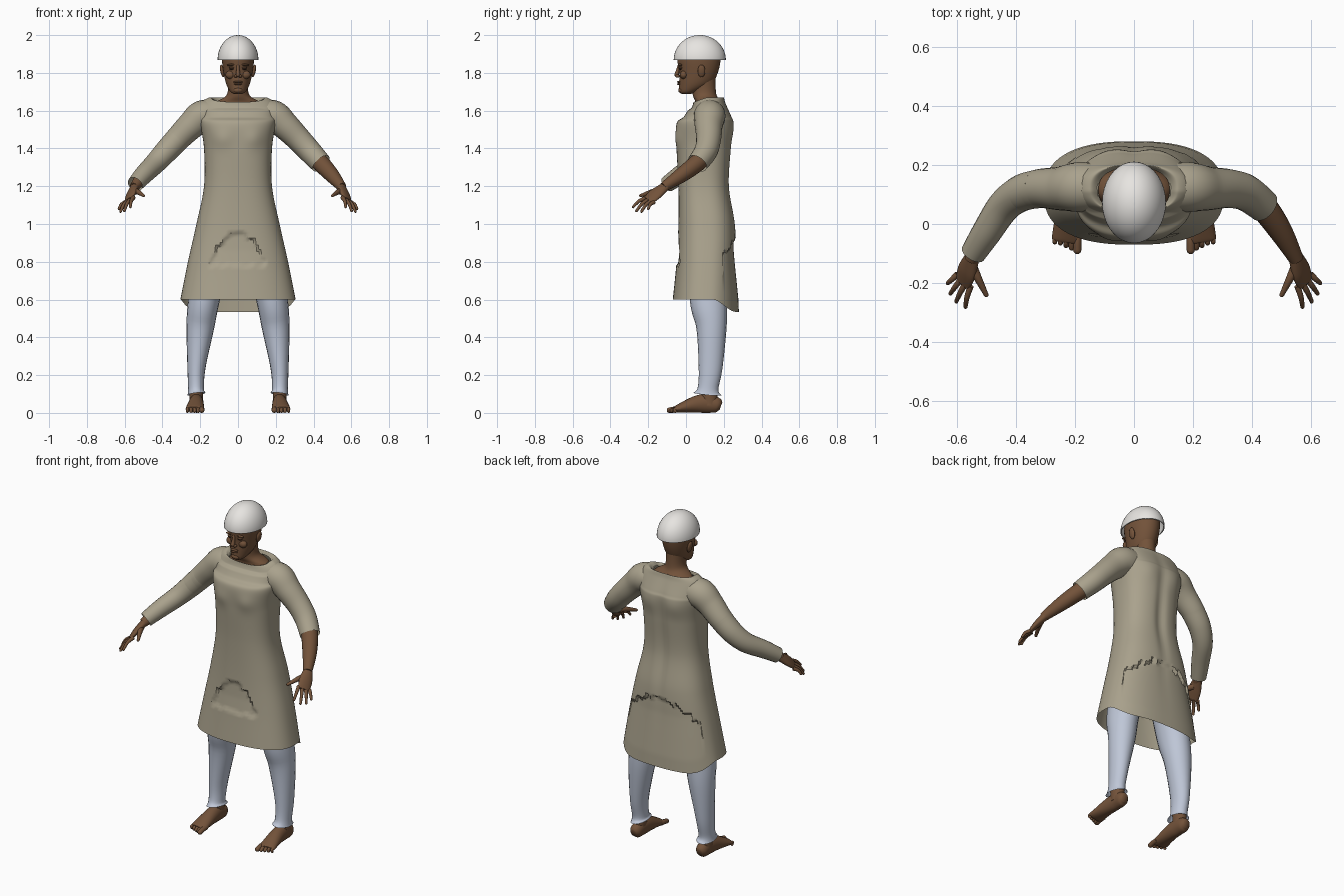
import bpy
import math
from mathutils import Vector

default_cube = bpy.data.objects.get("Cube")
if default_cube:
    bpy.data.objects.remove(default_cube)


def material(name, red, green, blue):
    mat = bpy.data.materials.new(name)
    mat.use_nodes = True
    mat.diffuse_color = (red, green, blue, 1)
    shader = mat.node_tree.nodes["Principled BSDF"]
    shader.inputs["Base Color"].default_value = mat.diffuse_color
    shader.inputs["Roughness"].default_value = .8
    return mat


SKIN = material("brown skin", .17, .085, .042)
CLOTH = material("khaki cloth", .4, .36, .265)
TROUSER = material("pale blue cloth", .52, .57, .68)
WHITE = material("off white", .84, .82, .79)
DARK = material("dark brown", .05, .025, .015)


def clamp(value):
    return min(max(value, 0), 1)


def blend(start, end, amount):
    return Vector(start).lerp(Vector(end), amount)


def spline(rows, count):
    """Smooth curve through any rows of numbers."""
    result, last = [], len(rows) - 1
    for step in range(count):
        place = step / (count - 1) * last
        i = min(int(place), last - 1)
        t = place - i
        before, after = rows[max(i - 1, 0)], rows[min(i + 2, last)]
        result.append([b + t / 2 * (c - a + t * (2 * a - 5 * b + 4 * c - d + t * (3 * b - a - 3 * c + d)))
                       for a, b, c, d in zip(before, rows[i], rows[i + 1], after)])
    return result


def bridge(name, rings, mat, start_cap=True, end_cap=True, sharp=60):
    """Join equal rings of points into one smooth surface."""
    size = len(rings[0])
    faces = [(row + i, row + (i + 1) % size, row + size + (i + 1) % size, row + size + i)
             for row in range(0, size * (len(rings) - 1), size) for i in range(size)]
    total = size * len(rings)
    if start_cap:
        faces.append(tuple(reversed(range(size))))
    if end_cap:
        faces.append(tuple(range(total - size, total)))
    mesh = bpy.data.meshes.new(name)
    mesh.from_pydata([point for ring in rings for point in ring], [], faces)
    mesh.materials.append(mat)
    part = bpy.data.objects.new(name, mesh)
    bpy.context.collection.objects.link(part)
    bpy.ops.object.select_all(action='DESELECT')
    part.select_set(True)
    bpy.context.view_layer.objects.active = part
    bpy.ops.object.mode_set(mode='EDIT')
    bpy.ops.mesh.select_all(action='SELECT')
    bpy.ops.mesh.normals_make_consistent(inside=False)
    bpy.ops.object.mode_set(mode='OBJECT')
    bpy.ops.object.shade_smooth_by_angle(angle=math.radians(sharp))
    return part


def angles(count):
    return [math.tau * i / count for i in range(count)]


def outline(half_width, front, back, count, power):
    """Level rounded outline, squarer as the power rises."""
    def squared(value):
        return math.copysign(abs(value) ** (2 / power), value)
    middle, depth = (front + back) / 2, (back - front) / 2
    return [(half_width * squared(math.cos(a)), middle + depth * squared(math.sin(a)))
            for a in angles(count)]


def stack(name, rows, mat, start_cap=True):
    """Upright loft; each row is height, half width, front, back."""
    rings = [[(x, y, height) for x, y in outline(half_width, front, back, 36, 2)]
             for height, half_width, front, back in spline(rows, 36)]
    return bridge(name, rings, mat, start_cap)


def limb(name, rows, mat, side=1, wide=(1, 0, 0), start_cap=True, end_cap=True, tip=False):
    """Tube along a path; each row is x, y, z, wide radius and, if flat, thin radius."""
    count, rings = 10 if tip else 30, []
    path = spline([(*row, row[-1])[:5] for row in rows], count)
    for k, (x, y, z, broad, thin) in enumerate(path):
        along = Vector(path[min(k + 1, count - 1)][:3]) - Vector(path[max(k - 1, 0)][:3])
        along.normalize()
        across = Vector(wide)
        across = (across - along * across.dot(along)).normalized()
        other = along.cross(across)
        rounding = (0, .4, .8, 1.2, 1.5) if tip and k == count - 1 else (0,)
        for turn in rounding:
            centre = Vector((x, y, z)) + along * thin * math.sin(turn)
            ring = [centre + (across * broad * math.cos(a) + other * thin * math.sin(a)) * math.cos(turn)
                    for a in angles(20)]
            rings.append([(side * p.x, p.y, p.z) for p in ring])
    return bridge(name, rings, mat, start_cap, end_cap)


def ball(name, location, size, mat=SKIN, tilt=0):
    bpy.ops.mesh.primitive_uv_sphere_add(segments=20, ring_count=12, radius=1,
                                         location=location, rotation=(0, tilt, 0))
    part = bpy.context.object
    part.name = name
    part.scale = size
    part.data.materials.append(mat)
    bpy.ops.object.shade_smooth()


def bump(x, height, centre_x, centre_height, width, tall):
    return math.exp(-((abs(x) - centre_x) / width) ** 2 - ((height - centre_height) / tall) ** 2)


def drape(x, y, height, half_width, middle):
    """Add chest, spine, ragged fold ledges, hem dip and neckline dip."""
    ragged = .008 * math.sin(95 * x) + .006 * math.sin(170 * x + 1)
    fade = clamp((height - .66) * 5)
    if y < middle:
        y -= .01 * bump(x, height, .085, 1.45, .05, .05)
        if .78 + ragged / 2 < height < .955 - 7.5 * x * x + ragged:
            y += .013 * fade
    else:
        y += .008 * bump(x, height, .09, 1.5, .06, .06)
        y -= .014 * bump(x, height, 0, 1.25, .03, .3)
        if height < .94 - 2 * x * x + ragged and abs(x) < .9 * half_width:
            y -= .014 * fade
    sag = clamp((y - .14) * 8)
    hem_dip = .065 * sag * sag * (3 - 2 * sag) * clamp(3 - height * 10 / 3)
    neck_dip = .025 * clamp((.11 - y) * 14) * clamp((height - 1.6) * 25)
    return x, y, height - hem_dip - neck_dip


# Tunic: long flared body, rows as in stack
TUNIC = [(.6, .305, -.07, .28), (.8, .265, -.05, .27), (1, .22, -.04, .26), (1.2, .18, -.04, .23),
         (1.4, .18, -.05, .24), (1.53, .2, -.05, .25), (1.57, .2, -.01, .24),
         (1.64, .19, .03, .21), (1.67, .15, .04, .2), (1.65, .12, .04, .19)]
tunic_rings = []
for height, half_width, front, back in spline(TUNIC, 150):
    tunic_rings.append([drape(x, y, height, half_width, (front + back) / 2)
                        for x, y in outline(half_width, front, back, 120, 2.5)])
bridge("tunic", tunic_rings, CLOTH, start_cap=False, end_cap=False, sharp=40)

# Sleeves: the left one stops at the elbow, the right one reaches the wrist
SHOULDER = [(.12, .125, 1.575, .08), (.19, .125, 1.57, .084), (.25, .12, 1.52, .074)]
UPPER_ARM = [(.32, .12, 1.45, .066), (.38, .105, 1.385, .062)]
ELBOW = [(.44, .06, 1.32, .056)]
LOWER_ARM = [(.5, -.03, 1.26, .05), (.545, -.1, 1.21, .043)]
DEPTH = (0, 1, 0)
limb("left_sleeve", SHOULDER + UPPER_ARM + ELBOW, CLOTH, wide=DEPTH, end_cap=False)
limb("right_upper_sleeve", SHOULDER + UPPER_ARM, CLOTH, side=-1, wide=DEPTH)
limb("right_long_sleeve", UPPER_ARM + ELBOW + LOWER_ARM, CLOTH, side=-1, wide=DEPTH, end_cap=False)

# Arms, hands, legs, feet and paired features of the face
for side, label in ((1, "left_"), (-1, "right_")):
    limb(label + "forearm", [(.4, .1, 1.36, .045), (.445, .05, 1.315, .046), (.5, -.03, 1.255, .039),
                             (.55, -.12, 1.195, .025)], SKIN, side, DEPTH)
    limb(label + "palm", [(.545, -.106, 1.2, .025, .022), (.565, -.16, 1.16, .039, .018),
                          (.58, -.2, 1.125, .034, .01)], SKIN, side, wide=(-.55, -.65, .35))
    limb(label + "thumb", [(.55, -.14, 1.175, .018), (.53, -.18, 1.17, .014),
                           (.5, -.24, 1.15, .008)], SKIN, side, tip=True)
    for i, finger in enumerate(("index", "middle", "ring", "little")):
        arch = math.sin(math.pi * i / 3)
        root = blend((.553, -.21, 1.14), (.597, -.17, 1.115), i / 3)
        end = blend((.57, -.28, 1.09), (.63, -.2, 1.08), i / 3) + arch * Vector((.013, -.01, -.02))
        knuckle = blend(root, end, .5) + Vector((.004, -.004, .006))
        limb(label + finger + "_finger", [(*root, .011), (*knuckle, .009), (*end, .007)],
             SKIN, side, tip=True)

    # Trouser leg with a flared cuff
    limb(label + "trouser_leg", [(.22, .114, .1, .048, .075), (.222, .117, .13, .042, .055),
                                 (.22, .13, .24, .048, .063), (.2, .135, .45, .073, .08),
                                 (.18, .12, .6, .083, .1), (.125, .12, .88, .095, .11)],
         TROUSER, side, start_cap=False)

    # Bare foot
    limb(label + "ankle", [(.222, .125, .04, .036, .042), (.222, .12, .18, .036, .045)], SKIN, side)
    limb(label + "foot", [(.22, .185, .036, .02, .022), (.22, .165, .042, .034, .04),
                          (.22, .11, .05, .037, .05), (.222, .05, .045, .041, .044),
                          (.228, -.04, .023, .049, .022), (.23, -.06, .018, .046, .014)], SKIN, side)
    for i, toe in enumerate(("big", "second", "third", "fourth", "little")):
        x, radius = .192 + .019 * i, .014 if toe == "big" else .0105 - .0006 * i
        limb(label + toe + "_toe", [(x, -.03, .022, radius), (x, -.06, .02, radius),
                                    (x, .008 * i - .088, radius, radius)], SKIN, side, tip=True)

    # Ear, eye, brow, nostril and cheek
    ball(label + "ear", (side * .083, .082, 1.81), (.011, .02, .034), tilt=side * .2)
    ball(label + "eye", (side * .033, -.029, 1.822), (.013, .009, .006), DARK)
    ball(label + "eyelid", (side * .033, -.028, 1.828), (.016, .011, .006))
    ball(label + "brow", (side * .035, -.031, 1.843), (.024, .011, .006), tilt=side * .1)
    ball(label + "nostril", (side * .012, -.045, 1.783), (.009, .012, .008))
    ball(label + "cheek", (side * .04, -.012, 1.79), (.026, .02, .022))

# Neck and shoulders inside the collar
stack("neck", [(1.6, .15, .05, .19), (1.645, .115, .05, .185), (1.69, .057, .035, .16),
               (1.8, .055, .03, .155)], SKIN)

# Head with nose, lips and chin
stack("head", [(1.687, .018, -.02, .02), (1.7, .04, -.034, .06), (1.74, .062, -.036, .135),
               (1.8, .076, -.036, .168), (1.87, .085, -.046, .183), (1.92, .08, -.038, .175),
               (1.965, .045, 0, .13)], SKIN)
limb("nose", [(0, -.036, 1.84, .008), (0, -.043, 1.815, .009), (0, -.05, 1.79, .012)], SKIN, tip=True)
ball("upper_lip", (0, -.036, 1.752), (.025, .011, .0055))
ball("lower_lip", (0, -.036, 1.741), (.021, .011, .0055))
ball("chin", (0, -.025, 1.708), (.025, .016, .015))

# Rounded cap, open below
dome = []
for i in range(12):
    rise, spread = math.sin(math.pi / 22 * i), math.cos(math.pi / 22 * i) + .001
    dome.append((1.868 + .132 * rise, .108 * spread, .073 - .138 * spread, .073 + .138 * spread))
cap = stack("cap", dome, WHITE, start_cap=False)
rim = cap.modifiers.new("thickness", 'SOLIDIFY')
rim.thickness = .006
